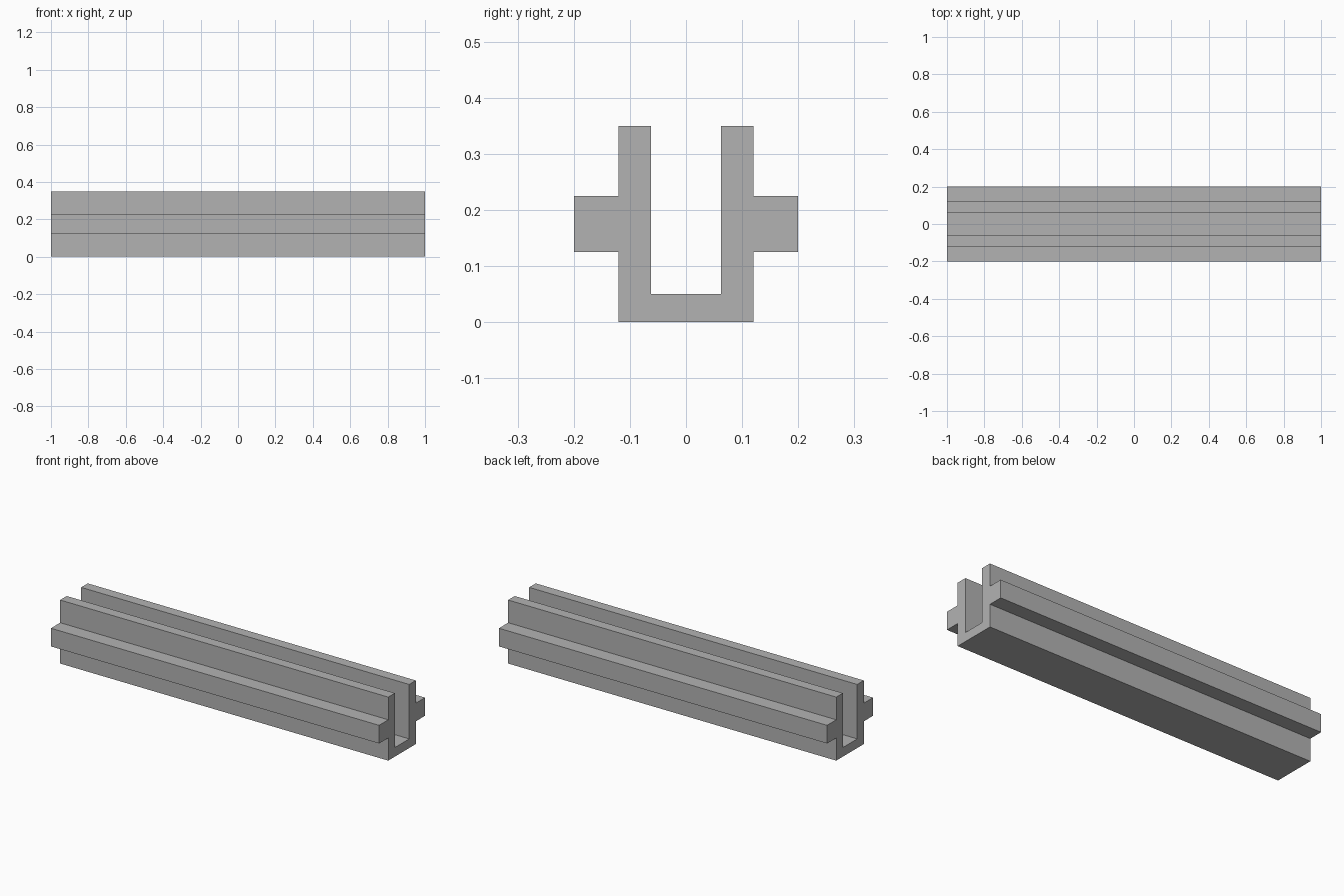
import bpy
import bmesh

# Remove the default object
cube = bpy.data.objects.get("Cube")
if cube:
    bpy.data.objects.remove(cube, do_unlink=True)

# Plain grey material
grey = bpy.data.materials.new("plain grey")
grey.use_nodes = True
colour = (0.45, 0.45, 0.45, 1)
grey.diffuse_color = colour
grey.node_tree.nodes["Principled BSDF"].inputs["Base Color"].default_value = colour

HALF_LENGTH = 1.0
OUTER, INNER, FLANGE = 0.12, 0.0625, 0.2
HEIGHT, FLOOR = 0.35, 0.05
FLANGE_LOW, FLANGE_HIGH = 0.125, 0.225

# Half of the channel section (y, z), from the bottom up and into the slot
half = [
    (OUTER, 0), (OUTER, FLANGE_LOW), (FLANGE, FLANGE_LOW),
    (FLANGE, FLANGE_HIGH), (OUTER, FLANGE_HIGH), (OUTER, HEIGHT),
    (INNER, HEIGHT), (INNER, FLOOR),
]
section = half + [(-y, z) for y, z in reversed(half)]

# Extrude the section along x into one solid rail
bm = bmesh.new()
end = bm.faces.new([bm.verts.new((-HALF_LENGTH, y, z)) for y, z in section])
result = bmesh.ops.extrude_face_region(bm, geom=[end], use_keep_orig=True)
moved = [v for v in result["geom"] if isinstance(v, bmesh.types.BMVert)]
bmesh.ops.translate(bm, verts=moved, vec=(2 * HALF_LENGTH, 0, 0))
bmesh.ops.recalc_face_normals(bm, faces=bm.faces)

mesh = bpy.data.meshes.new("channel_rail")
bm.to_mesh(mesh)
bm.free()
mesh.materials.append(grey)
rail = bpy.data.objects.new("channel_rail", mesh)
bpy.context.collection.objects.link(rail)
